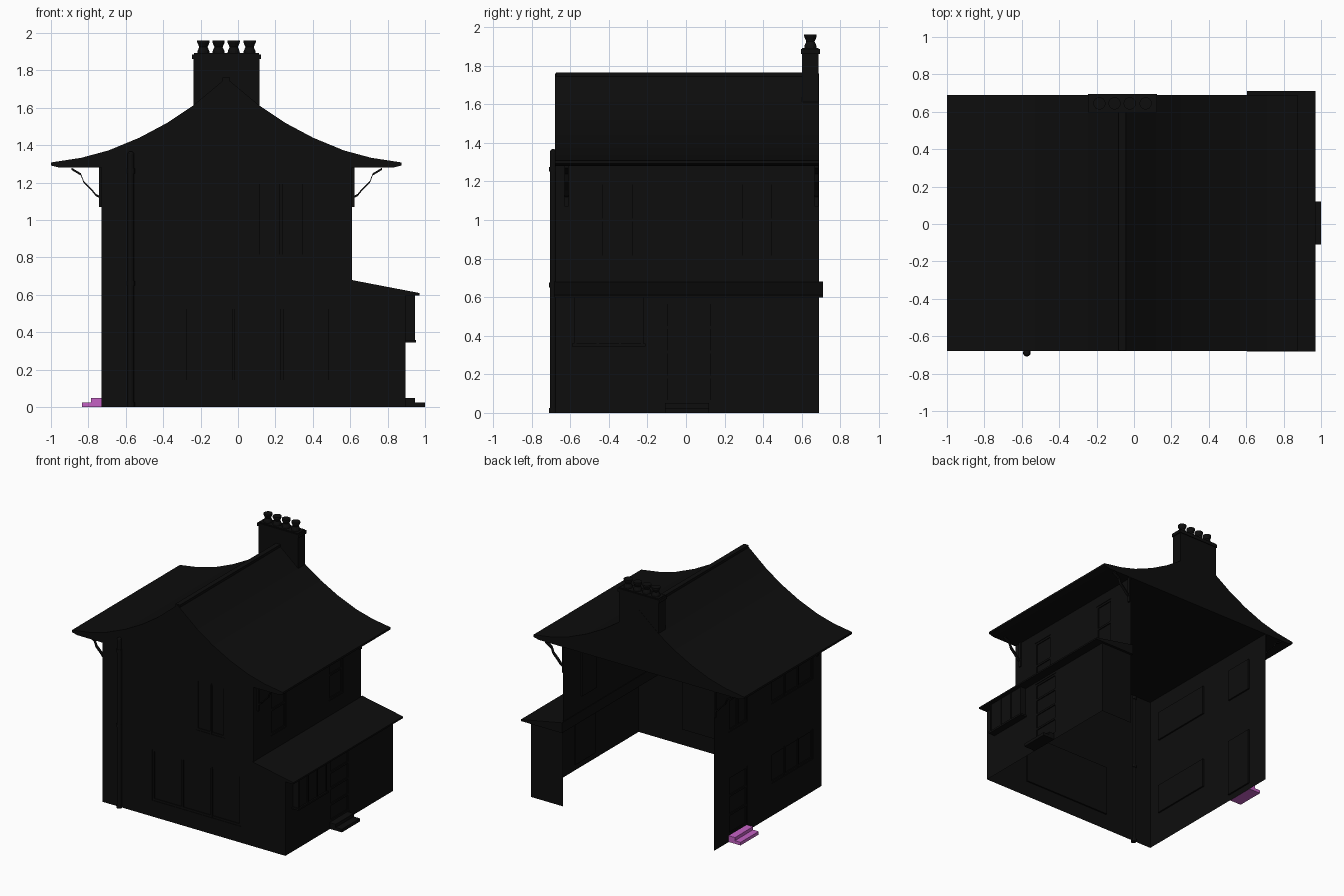
import bpy, bmesh, math
from mathutils import Vector

if "Cube" in bpy.data.objects:
    bpy.data.objects.remove(bpy.data.objects["Cube"])

def material(name, rgb):
    m = bpy.data.materials.new(name)
    m.diffuse_color = (*rgb, 1)
    m.use_nodes = True
    m.node_tree.nodes["Principled BSDF"].inputs["Base Color"].default_value = m.diffuse_color
    return m

DARK = material("dark", (0.004, 0.004, 0.004))
PURPLE = material("purple", (0.55, 0.12, 0.55))

def finish(name, bm, mat=DARK):
    bmesh.ops.recalc_face_normals(bm, faces=bm.faces)
    me = bpy.data.meshes.new(name)
    bm.to_mesh(me)
    bm.free()
    me.materials.append(mat)
    ob = bpy.data.objects.new(name, me)
    bpy.context.collection.objects.link(ob)
    return ob

def add_box(bm, a, b):
    vs = [bm.verts.new((x, y, z)) for x in (a[0], b[0]) for y in (a[1], b[1]) for z in (a[2], b[2])]
    for f in ((0, 1, 3, 2), (4, 6, 7, 5), (0, 4, 5, 1), (2, 3, 7, 6), (0, 2, 6, 4), (1, 5, 7, 3)):
        bm.faces.new([vs[i] for i in f])

def boxes(name, items, mat=DARK):
    bm = bmesh.new()
    for a, b in items:
        add_box(bm, a, b)
    return finish(name, bm, mat)

def prism(name, profile, y0, y1):
    """Extrude an x-z outline along y."""
    bm = bmesh.new()
    f = bm.faces.new([bm.verts.new((x, y0, z)) for x, z in profile])
    ext = bmesh.ops.extrude_face_region(bm, geom=[f])
    bmesh.ops.translate(bm, vec=(0, y1 - y0, 0), verts=[v for v in ext["geom"] if isinstance(v, bmesh.types.BMVert)])
    if f.is_valid is False or len(bm.faces) < len(profile) + 2:
        bm.faces.new([v for v in bm.verts if abs(v.co.y - y0) < 1e-6][:len(profile)])
    return finish(name, bm)

def wall(name, place, u_range, v_range, openings=(), depth=0.012):
    """Thin wall sheet with recessed, framed openings (u0, u1, v0, v1, columns, rows)."""
    bm = bmesh.new()
    us = sorted({*u_range, *[o[i] for o in openings for i in (0, 1)]})
    vs = sorted({*v_range, *[o[i] for o in openings for i in (2, 3)]})

    def quad(*pts):
        bm.faces.new([bm.verts.new(place(*p)) for p in pts])

    for u0, u1 in zip(us, us[1:]):
        for v0, v1 in zip(vs, vs[1:]):
            cu, cv = (u0 + u1) / 2, (v0 + v1) / 2
            if not any(o[0] < cu < o[1] and o[2] < cv < o[3] for o in openings):
                quad((u0, v0, 0), (u1, v0, 0), (u1, v1, 0), (u0, v1, 0))
    for u0, u1, v0, v1, *_ in openings:
        c = [(u0, v0), (u1, v0), (u1, v1), (u0, v1)]
        quad(*[(*p, -depth) for p in c])
        for p, q in zip(c, c[1:] + c[:1]):
            quad((*p, 0), (*q, 0), (*q, -depth), (*p, -depth))
    bmesh.ops.remove_doubles(bm, verts=bm.verts, dist=1e-5)
    finish(name, bm)
    # window bars and door rails
    if openings:
        bm = bmesh.new()
        w = 0.008
        for u0, u1, v0, v1, cols, rows in openings:
            for i in range(cols + 1):
                u = u0 + w + (u1 - u0 - 2 * w) * i / cols
                add_box(bm, place(u - w, v0, -depth), place(u + w, v1, -depth * 0.3))
            for j in range(rows + 1):
                v = v0 + w + (v1 - v0 - 2 * w) * j / rows
                add_box(bm, place(u0, v - w, -depth), place(u1, v + w, -depth * 0.4))
        finish(name + "_frames", bm)

L, R, X, F, B = -0.73, 0.61, 0.895, -0.677, 0.69  # wall planes
TOP, LOW = 1.285, 0.60

# Walls; the back is open where the house joins its neighbour
wall("front_wall", lambda u, v, d: (u, F - d, v), (L, R), (0, TOP),
     [(-0.29, 0.50, 0.13, 0.54, 3, 1), (0.10, 0.36, 0.80, 1.21, 2, 1)])
wall("left_wall", lambda u, v, d: (L - d, u, v), (F, B), (0, TOP),
     [(-0.57, -0.04, 0.26, 0.50, 3, 1), (-0.57, -0.04, 0.90, 1.14, 3, 1),
      (0.26, 0.50, 0.05, 0.52, 1, 3), (0.26, 0.50, 0.88, 1.14, 2, 1)])
wall("right_upper_wall", lambda u, v, d: (R + d, u, v), (F, B), (LOW, TOP),
     [(-0.45, -0.26, 0.80, 1.20, 1, 2), (0.28, 0.46, 0.80, 1.20, 1, 2)])
wall("extension_side_wall", lambda u, v, d: (X + d, u, v), (F, B), (0, LOW),
     [(-0.11, 0.14, 0.05, 0.58, 1, 4)])
wall("extension_front_wall", lambda u, v, d: (u, F, v), (R, X), (0, LOW))
wall("extension_back_wall", lambda u, v, d: (u, B, v), (R, X), (0, LOW))

# Projecting window on the extension
y0, y1, x1 = -0.58, -0.22, 0.94
bars = [((X, y0, 0.35), (x1, y1, LOW)), ((X, y0 - 0.01, 0.345), (x1 + 0.012, y1 + 0.01, 0.36))]
for i in range(4):
    y = y0 + (y1 - y0 - 0.012) * i / 3
    bars.append(((x1 - 0.005, y, 0.35), (x1 + 0.006, y + 0.012, LOW)))
boxes("bay_window", bars)

# Sweeping main roof
C = -0.063
half = [(0.18, 1.61), (0.315, 1.52), (0.465, 1.44), (0.63, 1.372), (0.775, 1.333), (0.937, 1.308),
        (0.937, 1.292), (0.89, 1.28)]
outline = [(C, 1.76)] + [(C + x, z) for x, z in half] + [(C - x, z) for x, z in reversed(half)]
prism("main_roof", outline, -0.68, B)
boxes("ridge_tiles", [((C - 0.02, -0.675, 1.73), (C + 0.02, 0.61, 1.763))])

# Lean-to roof
prism("extension_roof", [(0.605, 0.68), (0.97, 0.61), (0.97, 0.597), (0.605, 0.597)], -0.683, 0.71)

# Chimney stack with cap
boxes("chimney", [((-0.238, 0.60, 1.50), (0.115, 0.688, 1.87)),
                  ((-0.246, 0.595, 1.86), (0.123, 0.694, 1.885)),
                  ((-0.235, 0.602, 1.885), (0.112, 0.688, 1.892))])

# Lathe-turned chimney pots
bm = bmesh.new()
rings = [(0.033, 1.89), (0.031, 1.905), (0.022, 1.925), (0.033, 1.95), (0.033, 1.96)]
N = 14
for cx in (-0.185, -0.104, -0.023, 0.062):
    loops = [[bm.verts.new((cx + r * math.cos(2 * math.pi * k / N), 0.645 + r * math.sin(2 * math.pi * k / N), z))
              for k in range(N)] for r, z in rings]
    for a, b in zip(loops, loops[1:]):
        for k in range(N):
            bm.faces.new((a[k], a[(k + 1) % N], b[(k + 1) % N], b[k]))
    bm.faces.new(loops[-1])
finish("chimney_pots", bm)

# Eave brackets: wall post plus a curved thin strut
curve = [(0.16, 1.28), (0.11, 1.25), (0.095, 1.21), (0.05, 1.165), (0.03, 1.14), (0.0, 1.125)]
strut = curve + [(x, z - 0.012) for x, z in reversed(curve)]
for side, s, base in (("left", -1, L), ("right", 1, R)):
    for end, y in (("front", -0.63), ("back", 0.665)):
        prism(f"{side}_{end}_bracket", [(base + s * x, z) for x, z in strut], y, y + 0.022)
        boxes(f"{side}_{end}_bracket_post", [((base, y, 1.07), (base + s * 0.012, y + 0.022, 1.28))])

# Front drainpipe with a rounded top and collars
bm = bmesh.new()
def tube(r, z0, z1):
    m = bmesh.ops.create_cone(bm, cap_ends=True, segments=12, radius1=r, radius2=r, depth=z1 - z0)
    bmesh.ops.translate(bm, verts=m["verts"], vec=(-0.573, -0.688, (z0 + z1) / 2))
tube(0.018, 0, 1.35)
for z in (0.0, 0.65, 1.25):
    tube(0.021, z, z + 0.025)
m = bmesh.ops.create_uvsphere(bm, u_segments=12, v_segments=8, radius=0.018)
bmesh.ops.translate(bm, verts=m["verts"], vec=(-0.573, -0.688, 1.35))
finish("drainpipe", bm)

# Door steps on both sides
boxes("right_steps", [((X, -0.11, 0), (0.945, 0.12, 0.05)), ((0.945, -0.11, 0), (1.0, 0.12, 0.025))])
boxes("left_steps", [((L, 0.27, 0), (-0.785, 0.50, 0.05)), ((-0.785, 0.27, 0), (-0.835, 0.50, 0.025))], PURPLE)
